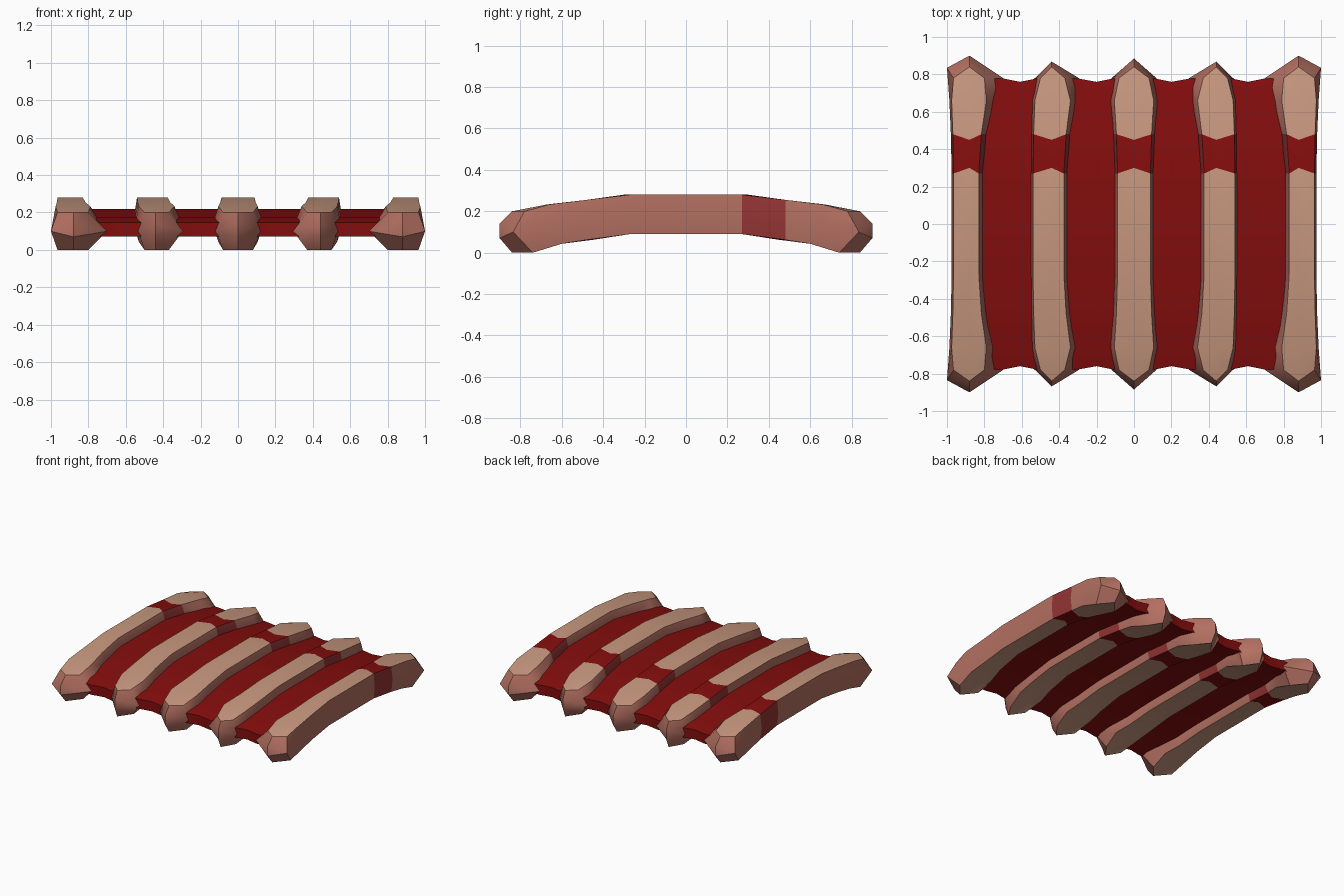
import bpy
import bmesh
import math

cube = bpy.data.objects.get("Cube")
if cube:
    bpy.data.objects.remove(cube, do_unlink=True)


def material(name, colour):
    mat = bpy.data.materials.new(name)
    mat.use_nodes = True
    mat.diffuse_color = (*colour, 1)
    mat.node_tree.nodes["Principled BSDF"].inputs["Base Color"].default_value = (*colour, 1)
    return mat


TAN = material("tan fat", (0.57, 0.31, 0.21))
PINK = material("pink bone side", (0.45, 0.16, 0.12))
RED = material("dark red meat", (0.23, 0.004, 0.004))
BAND = material("red band side", (0.30, 0.035, 0.035))


def finish(name, bm, mats, angle):
    bmesh.ops.recalc_face_normals(bm, faces=bm.faces)
    mesh = bpy.data.meshes.new(name)
    bm.to_mesh(mesh)
    bm.free()
    for mat in mats:
        mesh.materials.append(mat)
    obj = bpy.data.objects.new(name, mesh)
    bpy.context.collection.objects.link(obj)
    bpy.ops.object.select_all(action='DESELECT')
    obj.select_set(True)
    bpy.context.view_layer.objects.active = obj
    bpy.ops.object.shade_smooth_by_angle(angle=math.radians(angle))


# Half-length stations: y top edge, y top centre, z top, y bottom edge, y bottom centre, z bottom
STATIONS = [
    (0.27, 0.30, 0.28, 0.27, 0.30, 0.09),
    (0.48, 0.45, 0.255, 0.48, 0.45, 0.062),
    (0.66, 0.67, 0.233, 0.60, 0.62, 0.043),
    (0.78, 0.84, 0.20, 0.74, 0.84, 0.0),
]


def blend(a, b, t):
    return tuple(p + (q - p) * t for p, q in zip(a, b))


def rib(name, axis, mid, flare, end, tip_y, outer_y, side):
    """Loft one rib; each width row is outer full, outer flat, inner flat, inner full."""
    bm = bmesh.new()
    widths = [mid, blend(mid, flare, 0.35), flare, end]
    rings = []
    for d, i in [(-1, 3), (-1, 2), (-1, 1), (-1, 0), (1, 0), (1, 1), (1, 2), (1, 3)]:
        yt, ytc, zt, yb, ybc, zb = STATIONS[i]
        outer, flat_o, flat_i, inner = widths[i]
        zc = (zt + zb) / 2
        yo = outer_y if i == 3 else yt
        pts = [(outer, yo, zc), (flat_o, yt, zt), (axis, ytc, zt), (flat_i, yt, zt),
               (inner, yt, zc), (flat_i, yb, zb), (axis, ybc, zb), (flat_o, yb, zb)]
        rings.append([bm.verts.new((side * x, d * y, z)) for x, y, z in pts])
    for s in range(7):
        for k in range(8):
            n = (k + 1) % 8
            f = bm.faces.new((rings[s][k], rings[s][n], rings[s + 1][n], rings[s + 1][k]))
            flat = k in (1, 2, 5, 6)
            # The cut band sits on one segment behind the middle
            f.material_index = (2 if flat else 3) if s == 4 else (0 if flat else 1)
    # Pointed prow at each end
    for d, r in ((-1, rings[0]), (1, rings[-1])):
        hi, lo = (bm.verts.new((side * axis, d * tip_y, z)) for z in (0.14, 0.07))
        for loop in ((r[0], r[1], r[2], hi), (hi, r[2], r[3], r[4]), (r[0], hi, lo),
                     (hi, r[4], lo), (lo, r[4], r[5], r[6]), (r[0], lo, r[6], r[7])):
            bm.faces.new(loop).material_index = 1
    finish(name, bm, (TAN, PINK, RED, BAND), 40)


# Ribs, mirrored left and right of the centre one
rib("centre_rib", 0, (-0.11, -0.088, 0.088, 0.11), (-0.135, -0.105, 0.105, 0.135),
    (-0.12, -0.08, 0.08, 0.12), 0.885, 0.78, 1)
for label, side in (("right", 1), ("left", -1)):
    rib(label + "_outer_rib", -0.88, (-0.975, -0.965, -0.83, -0.80),
        (-0.987, -0.975, -0.79, -0.735), (-1.0, -0.965, -0.80, -0.70), 0.9, 0.835, side)
    rib(label + "_inner_rib", -0.44, (-0.555, -0.54, -0.375, -0.35),
        (-0.55, -0.53, -0.34, -0.30), (-0.535, -0.50, -0.37, -0.295), 0.868, 0.775, side)

# Arched sheet of meat with scalloped ends
bm = bmesh.new()
columns = [-0.88, -0.7, -0.61, -0.52, -0.3, -0.2, -0.11, 0.11, 0.2, 0.3, 0.52, 0.61, 0.7, 0.88]
arch = [(0.27, 0.183), (0.47, 0.158), (0.66, 0.135), (0.76, 0.11)]
rows = [(-y, z) for y, z in reversed(arch)] + arch
grid = []
for x in columns:
    dip = 0 if abs(x) in (0.2, 0.61) else 0.018
    line = []
    for y, z in rows:
        y += math.copysign(dip, y) if abs(y) > 0.7 else 0
        line.append([bm.verts.new((x, y, z + h)) for h in (0.037, -0.037)])
    grid.append(line)
for a, b in zip(grid, grid[1:]):
    for j in range(len(rows) - 1):
        for h in (0, 1):
            bm.faces.new((a[j][h], b[j][h], b[j + 1][h], a[j + 1][h]))
    for j in (0, -1):
        bm.faces.new((a[j][0], b[j][0], b[j][1], a[j][1]))
for line in (grid[0], grid[-1]):
    for p, q in zip(line, line[1:]):
        bm.faces.new((p[0], q[0], q[1], p[1]))
finish("meat_sheet", bm, (RED,), 40)
